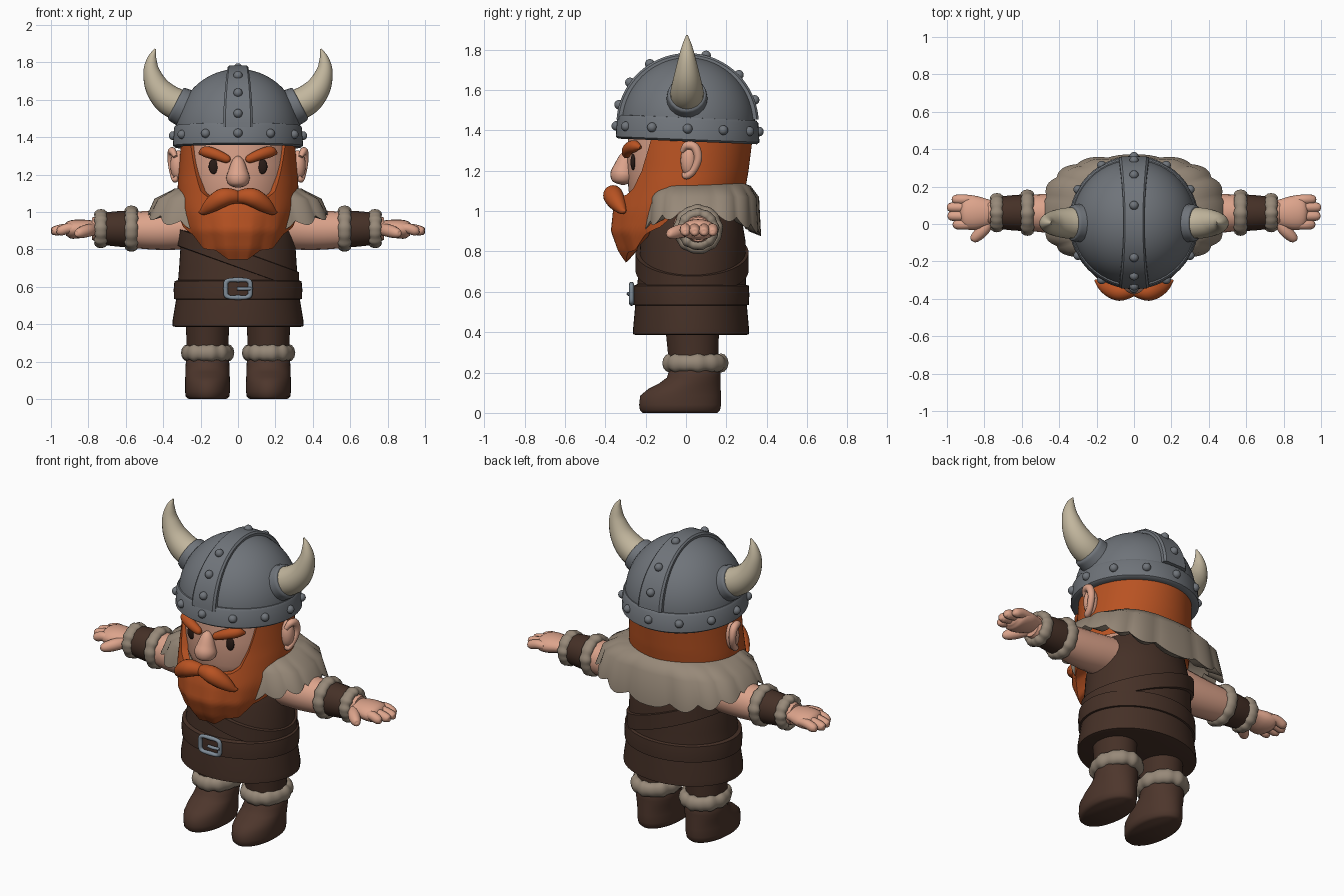
import bpy
import bmesh
from math import sin, cos, pi, radians, copysign
from mathutils import Vector

default_cube = bpy.data.objects.get("Cube")
if default_cube:
    bpy.data.objects.remove(default_cube, do_unlink=True)


def material(name, *rgb):
    mat = bpy.data.materials.new(name)
    mat.use_nodes = True
    mat.diffuse_color = (*rgb, 1)
    mat.node_tree.nodes["Principled BSDF"].inputs["Base Color"].default_value = (*rgb, 1)
    return mat


SKIN = material("skin", .72, .37, .26)
HAIR = material("ginger hair", .48, .085, .016)
STEEL = material("helmet steel", .16, .175, .195)
BUCKLE = material("buckle metal", .21, .26, .31)
HORN = material("horn", .54, .47, .34)
FUR = material("fur", .31, .25, .19)
CLOTH = material("tunic brown", .060, .030, .020)
LEATHER = material("boot leather", .075, .037, .025)
DARK = material("eye dark", .022, .011, .008)


def finish(name, bm, mat, sharp=45):
    bmesh.ops.recalc_face_normals(bm, faces=bm.faces)
    mesh = bpy.data.meshes.new(name)
    bm.to_mesh(mesh)
    bm.free()
    mesh.materials.append(mat)
    mesh.shade_smooth()
    mesh.set_sharp_from_angle(angle=radians(sharp))
    obj = bpy.data.objects.new(name, mesh)
    bpy.context.collection.objects.link(obj)
    return obj


def skin_rows(name, rows, mat, cap=True, loop=False, sharp=45):
    """Bridge closed rings of points into one surface."""
    bm = bmesh.new()
    rings = [[bm.verts.new(p) for p in row] for row in rows]
    pairs = list(zip(rings, rings[1:]))
    if loop:
        pairs.append((rings[-1], rings[0]))
    for low, high in pairs:
        for i in range(len(low)):
            k = i - 1
            bm.faces.new((low[k], low[i], high[i], high[k]))
    if cap and not loop:
        bm.faces.new(rings[0])
        bm.faces.new(rings[-1])
    return finish(name, bm, mat, sharp)


def turn(count):
    return [2 * pi * i / count for i in range(count)]


def bend(value, power):
    return copysign(abs(value) ** power, value)


def stack(name, profile, mat, cx=0, tilt=0, count=56):
    """Loft ellipses given as (z, radius x, radius y, centre y)."""
    rows = [[(cx + rx * sin(a), cy - ry * cos(a), z + tilt * cos(a)) for a in turn(count)]
            for z, rx, ry, cy in profile]
    return skin_rows(name, rows, mat)


def spline(points, steps=6):
    """Catmull-Rom through equal-length tuples."""
    pts = [Vector(p) for p in points]
    pts = [2 * pts[0] - pts[1]] + pts + [2 * pts[-1] - pts[-2]]
    out = []
    for a, b, c, d in zip(pts, pts[1:], pts[2:], pts[3:]):
        for s in range(steps):
            t = s / steps
            out.append((2 * b + (c - a) * t + (2 * a - 5 * b + 4 * c - d) * t * t
                        + (3 * b - a - 3 * c + d) * t ** 3) / 2)
    return out + [pts[-2]]


def tube(name, points, mat, side=1, squash=1, up=(0, 1, 0), count=20):
    """Tapered tube through (x, y, z, radius); squash flattens it across up."""
    path = spline([(side * x, y, z, r) for x, y, z, r in points])
    rows = []
    for i, p in enumerate(path):
        along = (path[min(i + 1, len(path) - 1)] - path[max(i - 1, 0)]).to_3d().normalized()
        u = (Vector(up) - along * along.dot(Vector(up))).normalized()
        v = along.cross(u) * squash
        r = max(p[3], .002)
        rows.append([p.to_3d() + (u * cos(a) + v * sin(a)) * r for a in turn(count)])
    return skin_rows(name, rows, mat, sharp=60)


def ring(name, centre, u, v, radial, axial, mat, lumps=0, power=1):
    """Closed band around an ellipse; lumps roughen it like fur."""
    u, v, rows = Vector(u), Vector(v), []
    axis = u.cross(v).normalized()
    for a in turn(72):
        spoke = u * bend(cos(a), power) + v * bend(sin(a), power)
        swell = 1 + lumps * (sin(13 * a) + sin(8 * a + 1))
        rows.append([Vector(centre) + spoke + swell * (spoke.normalized() * radial * cos(b)
                     + axis * axial * sin(b)) for b in turn(12)])
    return skin_rows(name, rows, mat, loop=True)


def ball(name, centre, size, mat):
    bm = bmesh.new()
    bmesh.ops.create_uvsphere(bm, u_segments=20, v_segments=12, radius=1)
    bmesh.ops.scale(bm, vec=size, verts=bm.verts)
    bmesh.ops.translate(bm, vec=centre, verts=bm.verts)
    return finish(name, bm, mat)


def curve_value(table, x):
    """Piecewise linear lookup."""
    for (x0, y0), (x1, y1) in zip(table, table[1:]):
        if x <= x1:
            return y0 + (y1 - y0) * max(0, (x - x0) / (x1 - x0))
    return table[-1][1]


# Tunic, belt and diagonal sash
stack("tunic", [(.385, .33, .27, .025), (.39, .35, .287, .025), (.42, .35, .287, .025),
                (.55, .328, .275, .025), (.7, .315, .265, .03), (.85, .305, .26, .035),
                (1.0, .27, .23, .04), (1.1, .18, .16, .04)], CLOTH)
stack("belt", [(.53, .31, .26, .025), (.535, .342, .286, .025), (.585, .344, .289, .025),
               (.63, .34, .286, .025), (.64, .31, .26, .025)], CLOTH)
sash = []
for a in turn(64):
    sash.append([(rx * sin(a), .03 - (rx - .047) * cos(a), .75 - .36 * rx * sin(a) + dz)
                 for rx, dz in ((.29, -.05), (.327, -.045), (.327, .045), (.29, .05))])
skin_rows("sash", sash, CLOTH, loop=True)
ring("buckle_frame", (0, -.27, .59), (.066, 0, 0), (0, 0, .047), .013, .012, BUCKLE, power=.4)
tube("buckle_prong", [(-.005, -.28, .59, .009), (.03, -.284, .59, .01), (.07, -.28, .59, .008)], BUCKLE)

# Fur cape with scalloped hem
rows = [[], [], [], [], []]
for a in turn(128):
    scallop = abs(cos(8 * a))
    hem = .93 + .08 * sin(a) ** 2 - .02 * (1 - cos(a)) / 2 - .035 * scallop
    depth = .20 if cos(a) > 0 else .25
    for row, rx, grow, z in zip(rows, (.22, .34, .43, .475, .40), (0, .04, .07, .08, .03),
                                (1.14, 1.125, 1.07, hem, hem + .025)):
        swell = 1 + .04 * scallop * (rx > .4)
        row.append((rx * bend(sin(a), .75) * swell, .05 - (depth + grow - .02) * bend(cos(a), .75) * swell, z))
skin_rows("fur_cape", rows, FUR, cap=False)

# Head
stack("head", [(.95, .15, .15, 0), (1.0, .24, .25, 0), (1.1, .285, .285, 0), (1.25, .296, .293, 0),
               (1.4, .285, .285, 0)], SKIN)

# Hair and beard: one shell with a face opening and a ragged point at the chin
WIDTH = [(.72, .19), (.8, .27), (.9, .31), (1.0, .325), (1.15, .322), (1.36, .305)]
FRONT = [(.72, .29), (.8, .345), (.9, .38), (1.0, .365), (1.1, .335), (1.2, .31), (1.36, .305)]
BACK = [(1.0, .25), (1.06, .285), (1.2, .31), (1.36, .33)]
TOP = [(0, 1.06), (30, 1.08), (38, 1.11), (45, 1.2), (52, 1.3), (57, 1.38), (180, 1.38)]
BOTTOM = [(0, .725), (20, .755), (45, .81), (65, .9), (90, 1.0), (180, 1.04)]
LAYERS = 16
rows = [[] for _ in range(LAYERS + 3)]
for a in turn(160):
    angle = abs((a + pi) % (2 * pi) - pi) * 180 / pi
    top, bottom = curve_value(TOP, angle), curve_value(BOTTOM, angle)
    tuft = abs((angle / 14) % 2 - 1)
    bottom += .022 * tuft * (angle < 100)
    levels = [bottom + (top - bottom) * k / LAYERS for k in range(LAYERS + 1)]
    levels = [bottom + .06] + levels + [top]
    for k, z in enumerate(levels):
        scale = .72 if k == 0 else .88 if k == LAYERS + 2 else 1
        if angle < 100:
            scale *= 1 - .05 * tuft * max(0, 1.05 - z) / .3
        rx = curve_value(WIDTH, z) * scale
        ry = curve_value(FRONT if cos(a) > 0 else BACK, z) * scale
        rows[k].append((rx * sin(a), -ry * cos(a), z))
skin_rows("hair_and_beard", rows, HAIR, cap=False, sharp=50)

# Nose
tube("nose", [(0, -.285, 1.295, .012), (0, -.295, 1.27, .034), (0, -.305, 1.22, .052), (0, -.312, 1.18, .063),
              (0, -.312, 1.145, .048), (0, -.312, 1.13, .008)], SKIN)

# Helmet
DOME_Z, DOME_R, MID_Y = 1.43, .335, .008
stack("helmet_dome", [(DOME_Z + DOME_R * sin(t), .332 * cos(t), DOME_R * cos(t), MID_Y)
                      for t in [radians(5 * k) for k in range(18)]], STEEL)
stack("helmet_band", [(1.35, .29, .3, MID_Y), (1.345, .335, .343, MID_Y), (1.355, .348, .356, MID_Y),
                      (1.45, .342, .35, MID_Y), (1.463, .334, .34, MID_Y), (1.465, .3, .3, MID_Y)],
      STEEL, tilt=.014)


def on_dome(x, degrees, lift):
    t = radians(degrees)
    r = DOME_R + lift
    return (x, MID_Y - r * cos(t), DOME_Z + r * sin(t))


crest = []
for d in range(4, 178, 4):
    w = .056 + .024 * abs(cos(radians(d))) ** 2
    crest.append([on_dome(-w, d, -.03), on_dome(-w, d, .008), on_dome(-w * .85, d, .018),
                  on_dome(w * .85, d, .018), on_dome(w, d, .008), on_dome(w, d, -.03)])
skin_rows("helmet_crest", crest, STEEL, sharp=30)
for d in (16, 36, 58, 105, 136, 160):
    ball("crest_rivet", on_dome(0, d, .018), (.024, .024, .024), STEEL)
for d in range(0, 360, 30):
    a = radians(d)
    ball("band_rivet", (.346 * sin(a), MID_Y - .353 * cos(a), 1.408 + .014 * cos(a)), (.024, .024, .024), STEEL)

# Parts that come in pairs
for side, label in ((1, "left_"), (-1, "right_")):
    # Face
    ball(label + "eye", (side * .13, -.262, 1.243), (.027, .013, .04), DARK)
    tube(label + "eyebrow", [(.042, -.295, 1.275, .008), (.06, -.295, 1.283, .022), (.12, -.285, 1.308, .029),
                             (.175, -.255, 1.322, .029), (.205, -.225, 1.315, .008)], HAIR, side)
    tube(label + "moustache", [(-.01, -.345, 1.075, .03), (.035, -.358, 1.083, .042), (.085, -.36, 1.075, .05),
                               (.14, -.34, 1.04, .042), (.185, -.315, 1.005, .022), (.21, -.3, 1.0, .003)],
         HAIR, side)
    ball(label + "ear", (side * .32, .015, 1.25), (.042, .042, .08), SKIN)
    tube(label + "ear_rim", [(.335, -.02, 1.295, .012), (.35, .005, 1.325, .02), (.355, .045, 1.315, .022),
                             (.355, .06, 1.26, .02), (.345, .035, 1.2, .018), (.335, .0, 1.175, .018),
                             (.33, -.015, 1.19, .006)], SKIN, side, up=(1, 0, 0), count=12)

    # Horn
    tube(label + "horn_socket", [(.24, .005, 1.535, .106), (.305, .005, 1.566, .1), (.33, .005, 1.578, .094),
                                 (.336, .005, 1.581, .075)], STEEL, side)
    tube(label + "horn", [(.29, .005, 1.56, .085), (.37, .005, 1.6, .081), (.43, .005, 1.665, .066),
                          (.462, .005, 1.75, .045), (.46, .005, 1.82, .025), (.442, .005, 1.872, .004)],
         HORN, side)

    # Arm, bracer and fur trims
    tube(label + "arm", [(.22, .05, .92, .115), (.4, .055, .905, .108), (.57, .06, .905, .095),
                         (.74, .06, .91, .07), (.78, .06, .91, .06)], SKIN, side)
    tube(label + "bracer", [(.55, .06, .908, .1), (.65, .06, .91, .094), (.74, .06, .91, .084)], CLOTH, side)
    for part, x, r in (("inner_trim", .57, .096), ("outer_trim", .733, .077)):
        ring(label + part, (side * x, .06, .91), (0, r, 0), (0, 0, r), .026, .034, FUR, .06)

    # Hand
    tube(label + "palm", [(.74, .06, .912, .058), (.79, .06, .915, .075), (.85, .06, .91, .091),
                          (.9, .06, .905, .086), (.925, .06, .9, .05)], SKIN, side, squash=.55)
    for k, (y, tip) in enumerate(((-.003, .97), (.043, .997), (.089, 1.0), (.131, .975))):
        tube(label + "finger_" + str(k), [(.86, y, .913, .022), (.91, y, .912, .027), (tip - .025, y, .9, .026),
                                          (tip - .006, y, .893, .016), (tip, y, .892, .002)],
             SKIN, side, count=12)
    tube(label + "thumb", [(.77, .02, .905, .03), (.805, -.03, .9, .034), (.84, -.065, .89, .03),
                           (.862, -.084, .885, .019), (.868, -.09, .885, .002)],
         SKIN, side, up=(0, 0, 1), count=14)

    # Leg, fur cuff and boot
    hip = side * .163
    stack(label + "leg", [(.18, .112, .12, .04), (.3, .112, .125, .035), (.45, .118, .135, .03)], CLOTH, hip)
    ring(label + "boot_cuff", (hip, .045, .247), (.106, 0, 0), (0, .128, 0), .034, .043, FUR, .06)
    stack(label + "boot", [(0, .1, .185, -.03), (.012, .116, .198, -.03), (.04, .12, .203, -.029),
                           (.085, .12, .2, -.027), (.118, .119, .18, -.008), (.145, .118, .153, .018),
                           (.175, .117, .132, .038), (.22, .115, .126, .044), (.24, .1, .11, .044)],
          LEATHER, hip)
